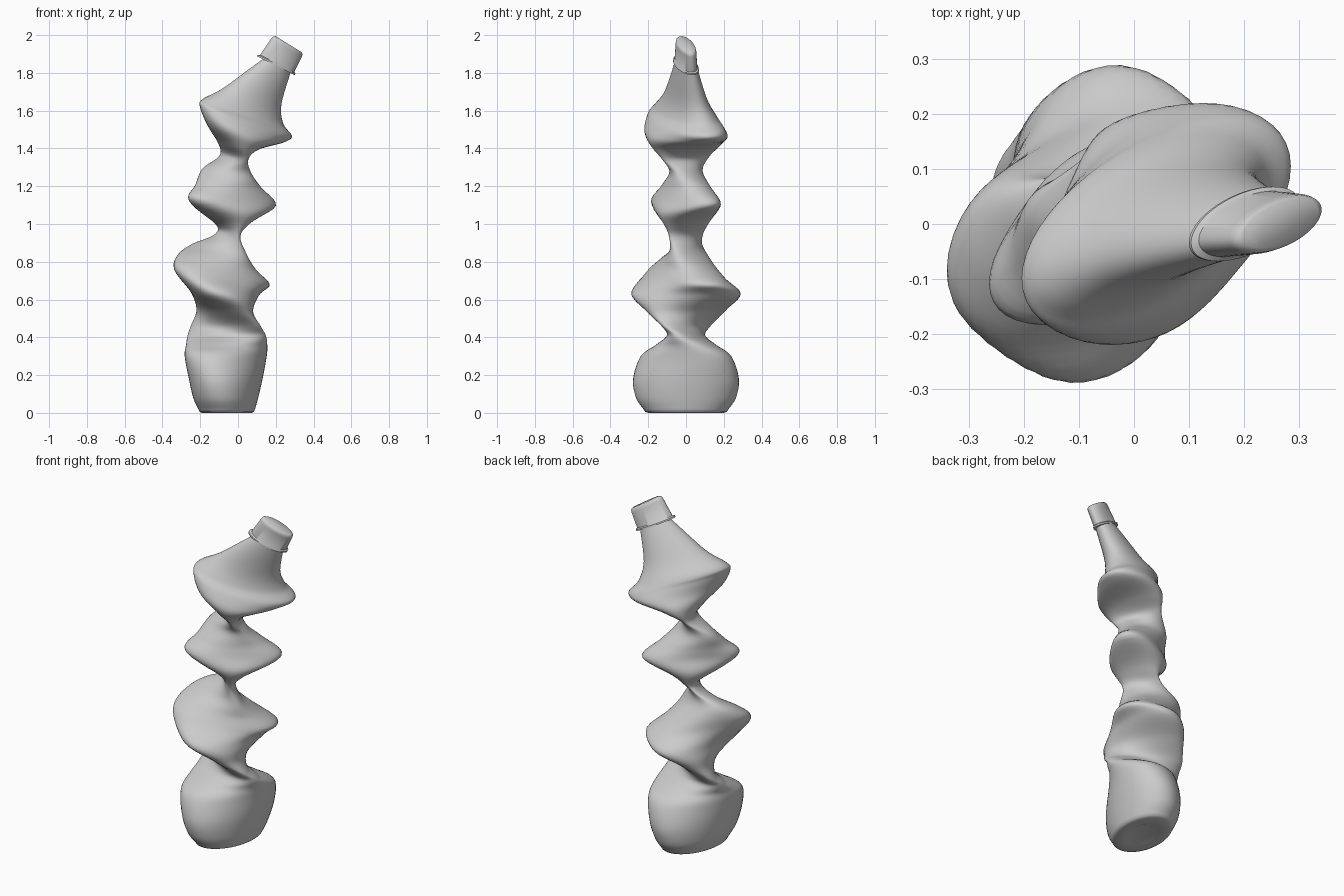
import bpy, bmesh, math

if "Cube" in bpy.data.objects:
    bpy.data.objects.remove(bpy.data.objects["Cube"])

SEG = 48

# Crushed bottle sections: height, centre x, half width x, half width y, x/y skew, tilt
BODY = [
    (0.02, -.060, .150, .225, .15, 0),
    (0.08, -.065, .172, .265, .18, 0),
    (0.18, -.065, .195, .280, .25, 0),
    (0.30, -.065, .217, .240, .32, 0),
    (0.36, -.060, .215, .160, .15, 0),
    (0.41, -.060, .207, .102, -.40, 0),
    (0.46, -.065, .185, .130, -.75, 0),
    (0.54, -.070, .150, .210, -.50, -.03),
    (0.63, -.070, .180, .290, .20, -.05),
    (0.72, -.085, .253, .215, .45, -.16),
    (0.80, -.110, .205, .140, .15, -.20),
    (0.87, -.095, .140, .088, -.50, -.20),
    (0.94, -.055, .067, .090, -.80, -.10),
    (1.00, -.030, .090, .118, -.40, 0),
    (1.11, -.030, .230, .185, .55, -.06),
    (1.20, -.050, .175, .130, .35, -.05),
    (1.28, -.058, .130, .088, -.30, -.10),
    (1.35, -.022, .076, .125, -.80, -.15),
    (1.41, .000, .105, .180, -.25, -.17),
    (1.475, .040, .200, .220, .35, -.22),
    (1.54, .043, .243, .203, .52, -.31),
    (1.595, .025, .215, .165, .52, -.30),
    (1.68, .080, .150, .112, .50, -.30),
    (1.84, .205, .075, .060, .45, -.42),
]

# Oval screw cap with a thin rim and rounded top edge
CAP = [
    (1.838, .200, .100, .068, .5, -.50),
    (1.846, .204, .100, .068, .5, -.50),
    (1.850, .208, .090, .060, .5, -.51),
    (1.932, .256, .082, .055, .5, -.58),
    (1.946, .264, .078, .052, .5, -.61),
    (1.952, .268, .068, .044, .5, -.62),
]


def smooth_rows(rows, steps):
    """Catmull-Rom interpolation between the key sections."""
    out = []
    for i in range(len(rows) - 1):
        a, b, c, d = rows[max(i - 1, 0)], rows[i], rows[i + 1], rows[min(i + 2, len(rows) - 1)]
        for s in range(steps):
            t = s / steps
            out.append([0.5 * (2 * q + (r - p) * t + (2 * p - 5 * q + 4 * r - w) * t * t
                               + (3 * q - p - 3 * r + w) * t ** 3)
                        for p, q, r, w in zip(a, b, c, d)])
    out.append(rows[-1])
    return out


def loft(name, rows, dimple=0.0):
    """Skin skewed, tilted oval sections and close both ends."""
    bm = bmesh.new()
    rings = []
    for z, cx, hx, hy, skew, tilt in rows:
        ring = []
        for k in range(SEG):
            t = 2 * math.pi * k / SEG
            x = hx * math.cos(t)
            y = hy * (skew * math.cos(t) + math.sqrt(1 - skew * skew) * math.sin(t))
            ring.append(bm.verts.new((cx + x, y, z + tilt * x)))
        rings.append(ring)
    for lo, hi in zip(rings, rings[1:]):
        for k in range(SEG):
            n = (k + 1) % SEG
            bm.faces.new((lo[k], lo[n], hi[n], hi[k]))
    bm.faces.new(rings[-1])
    z, cx = rows[0][:2]
    centre = bm.verts.new((cx, 0, z + dimple))
    for k in range(SEG):
        bm.faces.new((rings[0][(k + 1) % SEG], rings[0][k], centre))
    bmesh.ops.recalc_face_normals(bm, faces=bm.faces)
    mesh = bpy.data.meshes.new(name)
    bm.to_mesh(mesh)
    bm.free()
    obj = bpy.data.objects.new(name, mesh)
    bpy.context.collection.objects.link(obj)
    bpy.ops.object.select_all(action='DESELECT')
    obj.select_set(True)
    bpy.context.view_layer.objects.active = obj
    bpy.ops.object.shade_smooth_by_angle(angle=math.radians(50))
    return obj


# Bottle body with a rounded foot and dimpled base
z, cx, hx, hy, skew, tilt = BODY[0]
foot = [(0.0, cx, hx * f, hy * f, skew, 0) for f in (0.55, 0.88)]
foot.append((0.006, cx, hx * 0.96, hy * 0.96, skew, 0))
loft("bottle_body", foot + smooth_rows(BODY, 6), dimple=0.04)

# Cap
loft("bottle_cap", CAP)
